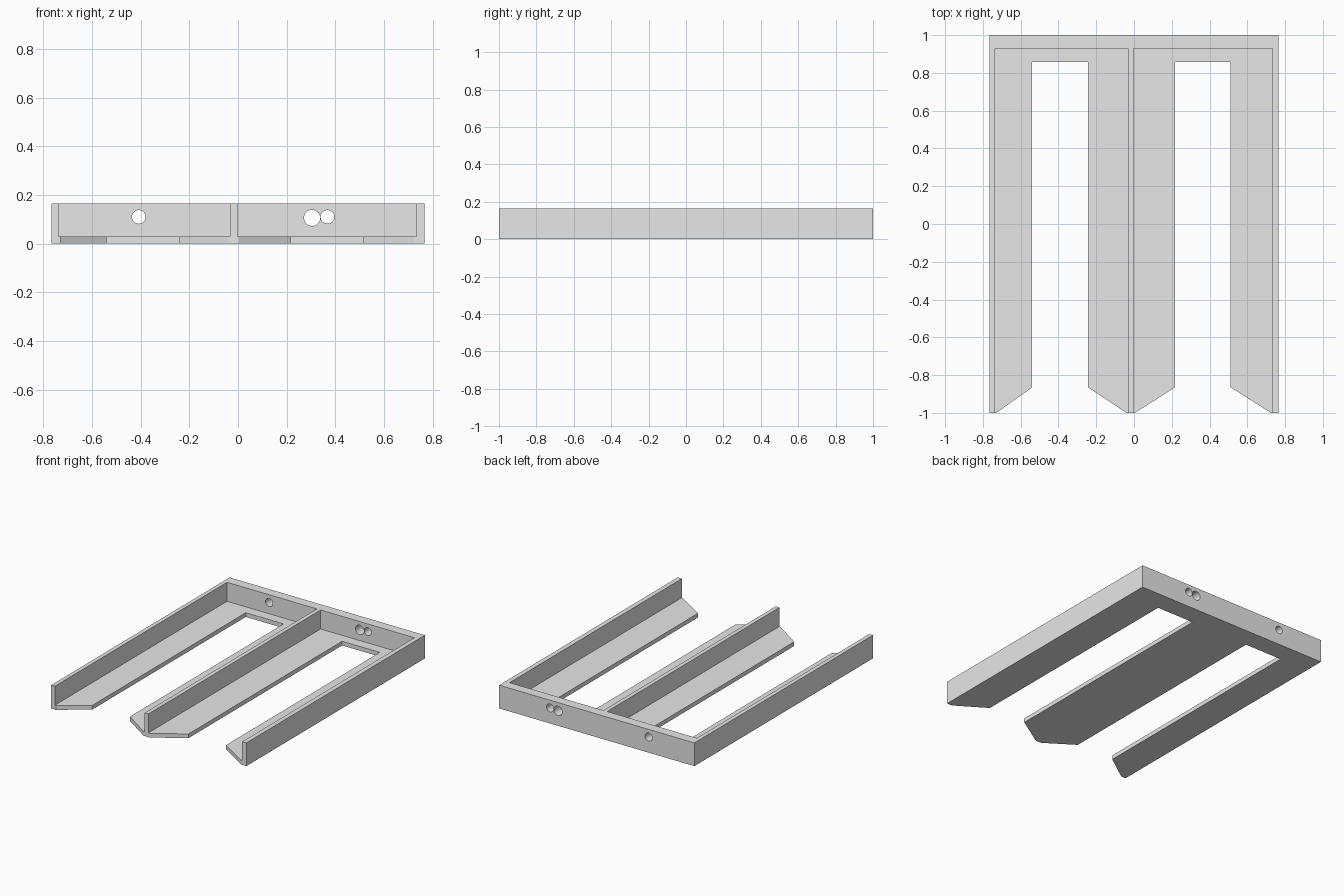
import bpy
import bmesh
from math import radians
from mathutils import Matrix

cube = bpy.data.objects.get("Cube")
if cube:
    bpy.data.objects.remove(cube, do_unlink=True)

grey = bpy.data.materials.new("plain grey")
grey.use_nodes = True
grey.diffuse_color = (0.8, 0.8, 0.8, 1)
grey.node_tree.nodes["Principled BSDF"].inputs["Base Color"].default_value = (0.8, 0.8, 0.8, 1)

HEIGHT, FLOOR = 0.165, 0.03
BACK, INNER, SLOT_END, SHOULDER, FRONT = 1.0, 0.93, 0.857, -0.865, -1.0
# x ranges of the three upright walls and the two open slots
WALLS = [(-0.766, -0.737), (-0.032, -0.003), (0.733, 0.766)]
SLOTS = [(-0.539, -0.243), (0.217, 0.512)]


def add_object(name, bm):
    bmesh.ops.recalc_face_normals(bm, faces=bm.faces)
    mesh = bpy.data.meshes.new(name)
    bm.to_mesh(mesh)
    bm.free()
    mesh.materials.append(grey)
    obj = bpy.data.objects.new(name, mesh)
    bpy.context.collection.objects.link(obj)
    return obj


def prism(name, outline, height):
    """Extrude a plan outline upwards from the ground."""
    bm = bmesh.new()
    face = bm.faces.new([bm.verts.new((x, y, 0)) for x, y in outline])
    top = bmesh.ops.extrude_face_region(bm, geom=[face])["geom"]
    bmesh.ops.translate(bm, vec=(0, 0, height),
                        verts=[v for v in top if isinstance(v, bmesh.types.BMVert)])
    return add_object(name, bm)


# Upright walls: back rail with three arms, in one piece
outline = [(WALLS[-1][1], BACK), (WALLS[0][0], BACK)]
for i, (a, b) in enumerate(WALLS):
    if i:
        outline.append((a, INNER))
    outline += [(a, FRONT), (b, FRONT)]
    if i < len(WALLS) - 1:
        outline.append((b, INNER))
walls = prism("wall_frame", outline, HEIGHT)

# Floor flanges: one slotted plate in each bay, with slanted front tips
for side, i in (("right", 0), ("left", 1)):
    x0, x1 = WALLS[i][1], WALLS[i + 1][0]
    s0, s1 = SLOTS[i]
    prism(side + "_floor_flange", [
        (x0, INNER), (x0, FRONT), (x0 + 0.008, FRONT), (s0, SHOULDER),
        (s0, SLOT_END), (s1, SLOT_END), (s1, SHOULDER),
        (x1 - 0.008, FRONT), (x1, FRONT), (x1, INNER)], FLOOR)

# Round holes through the back rail
bm = bmesh.new()
for x, z, r in ((-0.407, 0.11, 0.028), (0.304, 0.106, 0.033), (0.367, 0.11, 0.028)):
    place = Matrix.Translation((x, BACK - 0.035, z)) @ Matrix.Rotation(radians(90), 4, "X")
    bmesh.ops.create_cone(bm, cap_ends=True, segments=40, radius1=r, radius2=r,
                          depth=0.3, matrix=place)
cutter = add_object("hole_cutter", bm)
cutter.hide_render = True
cut = walls.modifiers.new("holes", "BOOLEAN")
cut.operation = "DIFFERENCE"
cut.solver = "EXACT"
cut.object = cutter

bpy.ops.object.select_all(action="DESELECT")
walls.select_set(True)
bpy.context.view_layer.objects.active = walls
bpy.ops.object.modifier_apply(modifier=cut.name)
bpy.data.objects.remove(cutter, do_unlink=True)
bpy.ops.object.shade_smooth_by_angle(angle=radians(30))
